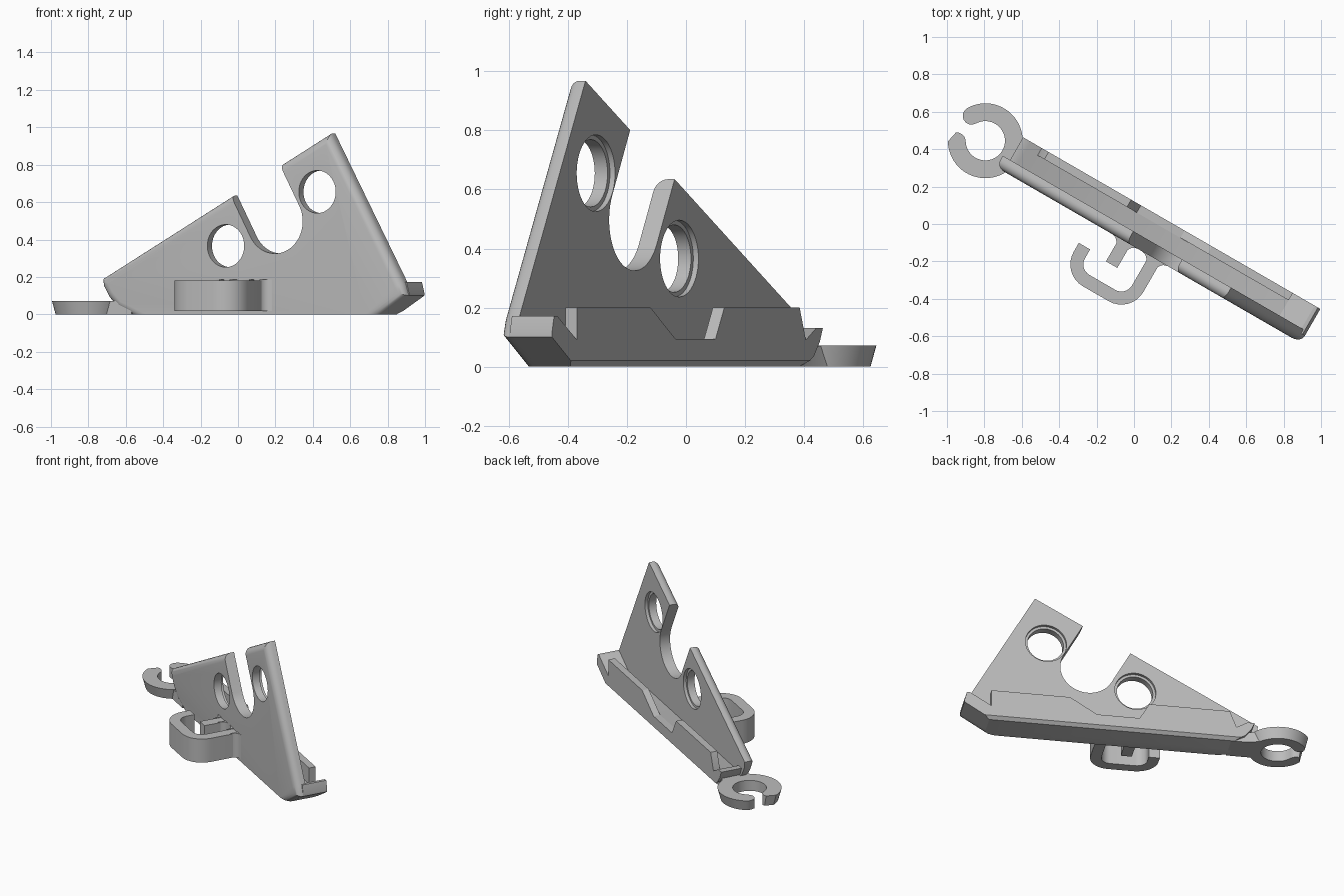
import bpy, bmesh
from math import sin, cos, pi, radians
from mathutils import Vector

if "Cube" in bpy.data.objects:
    bpy.data.objects.remove(bpy.data.objects["Cube"])

grey = bpy.data.materials.new("light grey plastic")
grey.use_nodes = True
colour = (0.5, 0.5, 0.5, 1)
grey.diffuse_color = colour
grey.node_tree.nodes["Principled BSDF"].inputs["Base Color"].default_value = colour

FRONT, BACK = -0.105, 0.105
PLATE_BACK = -0.035
TILT = radians(28.7)
parts = []


def prism(name, outline, low, high, upright=True, bevel=0, segments=1, rule=None, keep=True):
    """Extrude an outline along y (upright) or along z."""
    bm = bmesh.new()

    def ring(d):
        return [bm.verts.new((a, d, b) if upright else (a, b, d)) for a, b in outline]
    lo, hi = ring(low), ring(high)
    bm.faces.new(lo)
    bm.faces.new(hi[::-1])
    for i in range(len(lo)):
        j = (i + 1) % len(lo)
        bm.faces.new((lo[j], lo[i], hi[i], hi[j]))
    bmesh.ops.recalc_face_normals(bm, faces=bm.faces)
    if bevel:
        edges = [e for e in bm.edges if rule(e.verts[0].co, e.verts[1].co)]
        bmesh.ops.bevel(bm, geom=edges, offset=bevel, segments=segments,
                        profile=0.5, affect='EDGES', clamp_overlap=True)
    mesh = bpy.data.meshes.new(name)
    bm.to_mesh(mesh)
    bm.free()
    obj = bpy.data.objects.new(name, mesh)
    bpy.context.collection.objects.link(obj)
    mesh.materials.append(grey)
    if keep:
        parts.append(obj)
    return obj


def arc(cx, cy, r, start, end, n):
    return [(cx + r * cos(start + (end - start) * i / n),
             cy + r * sin(start + (end - start) * i / n)) for i in range(n + 1)]


def cut(target, outline, low, high):
    tool = prism("cutter", outline, low, high, keep=False)
    tool.hide_render = True
    mod = target.modifiers.new("cut", 'BOOLEAN')
    mod.operation, mod.solver, mod.object = 'DIFFERENCE', 'EXACT', tool
    bpy.context.view_layer.objects.active = target
    bpy.ops.object.modifier_apply(modifier=mod.name)
    bpy.data.objects.remove(tool)


def ribbon(points, width, r):
    """Outline of a constant-width strip with rounded right-angle corners."""
    pts = [Vector(p) for p in points]
    path = [pts[0]]
    for p, c, q in zip(pts, pts[1:], pts[2:]):
        a, b = (p - c).normalized(), (q - c).normalized()
        centre = c + r * (a + b)
        path += [centre - r * (b * cos(k * pi / 16) + a * sin(k * pi / 16)) for k in range(9)]
    path.append(pts[-1])
    left, right = [], []
    for i, p in enumerate(path):
        d = (path[min(i + 1, len(path) - 1)] - path[max(i - 1, 0)]).normalized()
        side = Vector((-d.y, d.x)) * width / 2
        left.append(tuple(p + side))
        right.append(tuple(p - side))
    return left + right[::-1]


# Triangular plate with a rounded front rim
plate = prism("triangular_plate",
              [(-0.62, 0), (0.93, 0), (1.09, 0.1), (1.07, 0.165), (0.62, 0.968),
               (-0.79, 0.19), (-0.785, 0.15), (-0.75, 0.09), (-0.69, 0.03)],
              FRONT, PLATE_BACK, bevel=0.045, segments=6,
              rule=lambda a, b: max(a.y, b.y) < -0.1 and max(a.z, b.z) > 0.01)

# Tilted open slot
slot = [(0.288 + x * cos(TILT) - z * sin(TILT), 0.497 + x * sin(TILT) + z * cos(TILT))
        for x, z in [(0.172, 0.6)] + arc(0, 0, 0.172, 0, -pi, 32) + [(-0.172, 0.6)]]
cut(plate, slot, -0.3, 0.3)

# Two round holes, recessed from behind
for s, z in ((0.55, 0.655), (-0.015, 0.366)):
    for r, start in ((0.114, -0.3), (0.13, -0.055)):
        cut(plate, arc(s, z, r, 0, 2 * pi * 47 / 48, 47), start, 0.3)

# Base ledge with a ramped lip at each end
prism("base_ledge",
      [(-0.62, 0), (0.93, 0), (1.09, 0.1), (1.09, 0.115), (1.075, 0.172), (1.055, 0.172),
       (0.92, 0.09), (-0.63, 0.09), (-0.7, 0.13), (-0.745, 0.13), (-0.725, 0.085), (-0.685, 0.035)],
      -0.06, BACK, bevel=0.02,
      rule=lambda a, b: min(a.y, b.y) > 0.1 and max(a.z, b.z) < 0.01)

# Back retaining wall with a dip in the middle
prism("back_wall",
      [(0.92, 0.05), (0.92, 0.2), (0.422, 0.2), (0.252, 0.093), (-0.018, 0.093),
       (-0.078, 0.2), (-0.588, 0.2), (-0.63, 0.09), (-0.63, 0.05)], 0.06, BACK)

# Open clip ring with a tapered outer wall
CS, CT = -0.911, -0.012
gap = radians(31)
ends = [(CS + 0.152 * cos(t), CT + 0.152 * sin(t)) for t in (pi - gap, gap - pi)]


def tip(k, start):
    return arc(*ends[k], 0.047, start, start + pi, 8)[1:-1]


outline = (arc(CS, CT, 0.2, gap - pi, pi - gap, 48) + tip(0, pi - gap)
           + arc(CS, CT, 0.105, pi - gap, gap - pi, 40) + tip(1, -gap))
clip = prism("clip_ring", outline, 0, 0.072, upright=False)
for v in clip.data.vertices:
    d = Vector((v.co.x - CS, v.co.y - CT))
    if v.co.z < 0.01 and d.length > 0.16:
        v.co.x, v.co.y = CS + d.x * 0.9, CT + d.y * 0.9

# Neck joining clip to base
prism("clip_neck", [(-0.79, -0.1), (-0.6, -0.1), (-0.6, 0.085), (-0.7, 0.085), (-0.79, 0.11)],
      0, 0.07, upright=False)

# Front cable hook and its inner peg
prism("front_hook", ribbon([(0.19, -0.09), (0.19, -0.39), (-0.17, -0.39), (-0.17, -0.235)], 0.07, 0.1),
      0.018, 0.18, upright=False)
prism("hook_peg", ribbon([(0.005, -0.09), (0.005, -0.248)], 0.07, 0),
      0.018, 0.18, upright=False)

# Concave flares where hook and peg meet the plate
for name, s, side in (("hook_flare_outer", 0.222, 1), ("hook_flare_inner", 0.158, -1),
                      ("peg_flare_right", 0.037, 1), ("peg_flare_left", -0.027, -1)):
    r = 0.05
    curve = arc(s + side * r, FRONT - r, r, pi / 2, pi if side > 0 else 0, 8)
    prism(name, [(s, FRONT + 0.01), (s + side * r, FRONT + 0.01)] + curve, 0.018, 0.185, upright=False)

# Turn the whole bracket and shade it
bpy.ops.object.select_all(action='DESELECT')
for obj in parts:
    obj.rotation_euler.z = radians(-30)
    obj.select_set(True)
bpy.context.view_layer.objects.active = plate
bpy.ops.object.shade_smooth_by_angle(angle=radians(30))
